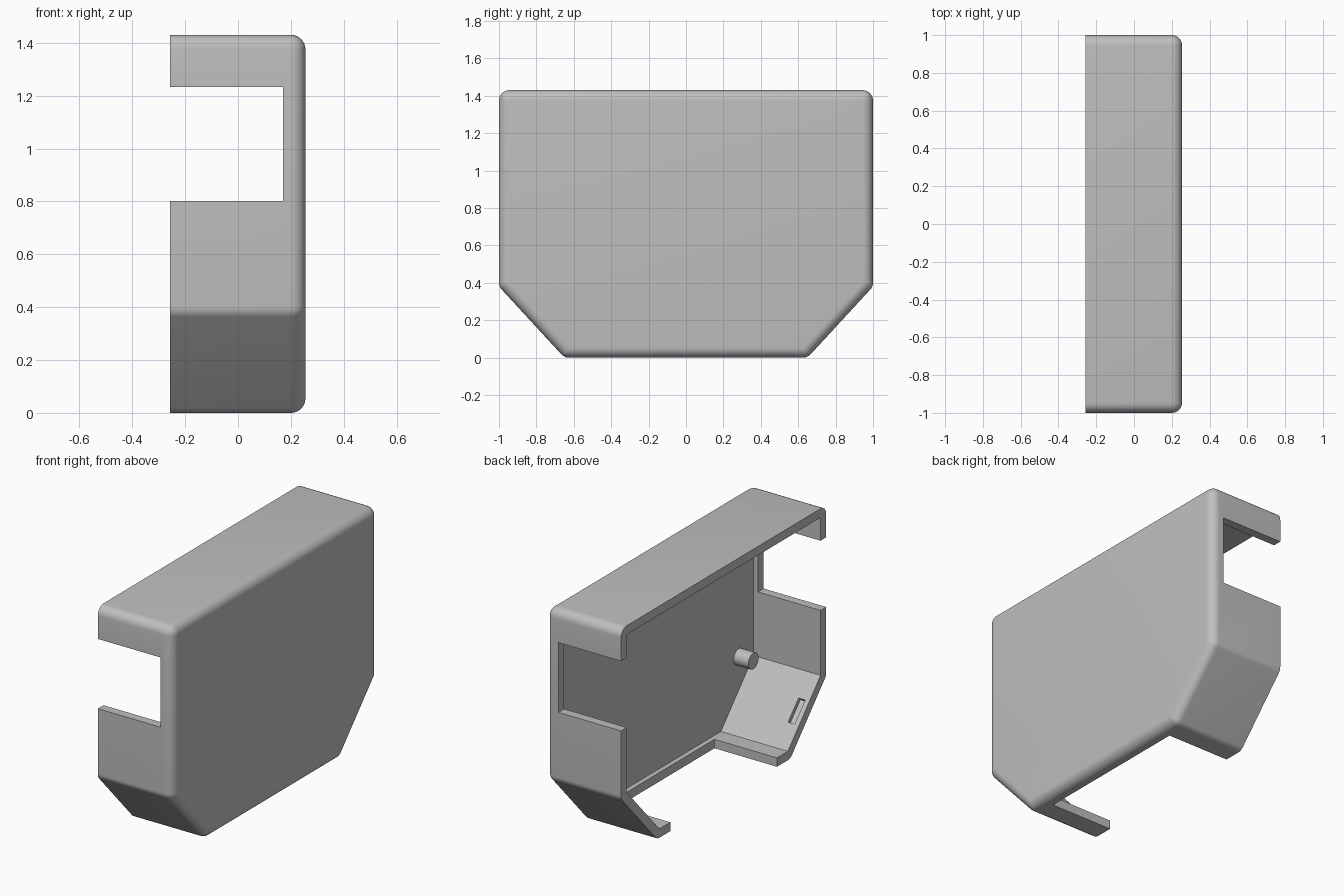
import bpy, bmesh, math
from mathutils import Vector, Matrix

if "Cube" in bpy.data.objects:
    bpy.data.objects.remove(bpy.data.objects["Cube"], do_unlink=True)

WALL = 0.055             # wall thickness and outer fillet radius
BACK, FACE = -0.257, 0.255
OUTLINE = [Vector(p) for p in ((-0.65, 0), (0.65, 0), (1, 0.38),
                               (1, 1.43), (-1, 1.43), (-1, 0.38))]

grey = bpy.data.materials.new("light grey plastic")
grey.use_nodes = True
colour = (0.52, 0.52, 0.52, 1)
grey.diffuse_color = colour
grey.node_tree.nodes["Principled BSDF"].inputs["Base Color"].default_value = colour


def make_object(name, bm):
    bmesh.ops.remove_doubles(bm, verts=bm.verts, dist=0.0001)
    bmesh.ops.recalc_face_normals(bm, faces=bm.faces)
    mesh = bpy.data.meshes.new(name)
    bm.to_mesh(mesh)
    bm.free()
    mesh.materials.append(grey)
    obj = bpy.data.objects.new(name, mesh)
    bpy.context.collection.objects.link(obj)
    return obj


def loft(name, sections):
    """Skin a list of (x, outline points) sections and cap both ends."""
    bm = bmesh.new()
    rings = [[bm.verts.new((x, p.x, p.y)) for p in pts] for x, pts in sections]
    for a, b in zip(rings, rings[1:]):
        for i in range(len(a)):
            j = (i + 1) % len(a)
            bm.faces.new((a[i], a[j], b[j], b[i]))
    bm.faces.new(rings[0])
    bm.faces.new(rings[-1])
    return make_object(name, bm)


def box(name, centre, size, tilt=0):
    bm = bmesh.new()
    matrix = (Matrix.Translation(centre) @ Matrix.Rotation(tilt, 4, "X")
              @ Matrix.Diagonal((*size, 1)))
    bmesh.ops.create_cube(bm, size=1, matrix=matrix)
    return make_object(name, bm)


def activate(obj):
    bpy.ops.object.select_all(action="DESELECT")
    obj.select_set(True)
    bpy.context.view_layer.objects.active = obj


def cut(target, cutter):
    cutter.hide_render = True
    mod = target.modifiers.new("cut", "BOOLEAN")
    mod.operation, mod.solver, mod.object = "DIFFERENCE", "EXACT", cutter
    activate(target)
    bpy.ops.object.modifier_apply(modifier=mod.name)
    bpy.data.objects.remove(cutter, do_unlink=True)


# Corner normals and fillet centres of the outline
corners = []
for i, p in enumerate(OUTLINE):
    d1 = (p - OUTLINE[i - 1]).normalized()
    d2 = (OUTLINE[(i + 1) % len(OUTLINE)] - p).normalized()
    n1, n2 = Vector((d1.y, -d1.x)), Vector((d2.y, -d2.x))
    corners.append((p - (n1 + n2) * WALL / (1 + n1.dot(n2)), n1, n2))
inner = [c for c, _, _ in corners]


def rounded(radius, steps=6):
    return [c + n1.slerp(n2, k / steps) * radius
            for c, n1, n2 in corners for k in range(steps + 1)]


# Outer body with a rounded edge around the large face
sections = [(BACK, rounded(WALL))]
for k in range(9):
    a = math.radians(90 * k / 8)
    sections.append((FACE - WALL * (1 - math.sin(a)),
                     rounded(WALL * max(math.cos(a), 0))))
shell = loft("cover_shell", sections)

# Hollow interior, open at the back
cut(shell, loft("cavity_cutter", [(-0.5, inner), (FACE - WALL, inner)]))

# Window through both side walls, and the gap in the bottom wall
cut(shell, box("side_window_cutter", (-0.165, 0, 1.017), (0.67, 2.4, 0.43)))
cut(shell, box("bottom_gap_cutter", (-0.165, 0, 0), (0.67, 1.04, 0.3)))

# Shallow latch slots inside the two sloped walls
low, high = inner[1], inner[2]
middle = (low + high) / 2
slope = math.atan2(high.y - low.y, high.x - low.x)
for side in (1, -1):
    cut(shell, box("latch_slot_cutter", (-0.205, side * middle.x, middle.y),
                   (0.045, 0.15, 0.05), side * slope))

activate(shell)
bpy.ops.object.shade_smooth_by_angle(angle=math.radians(30))

# Locating posts on the inside of the large face
for side, label in ((1, "back"), (-1, "front")):
    bm = bmesh.new()
    bmesh.ops.create_cone(bm, cap_ends=True, segments=32, radius1=0.05,
                          radius2=0.05, depth=0.12,
                          matrix=Matrix.Translation((0.16, side * 0.8, 0.45))
                          @ Matrix.Rotation(math.pi / 2, 4, "Y"))
    post = make_object(label + "_post", bm)
    activate(post)
    bpy.ops.object.shade_smooth_by_angle(angle=math.radians(30))
